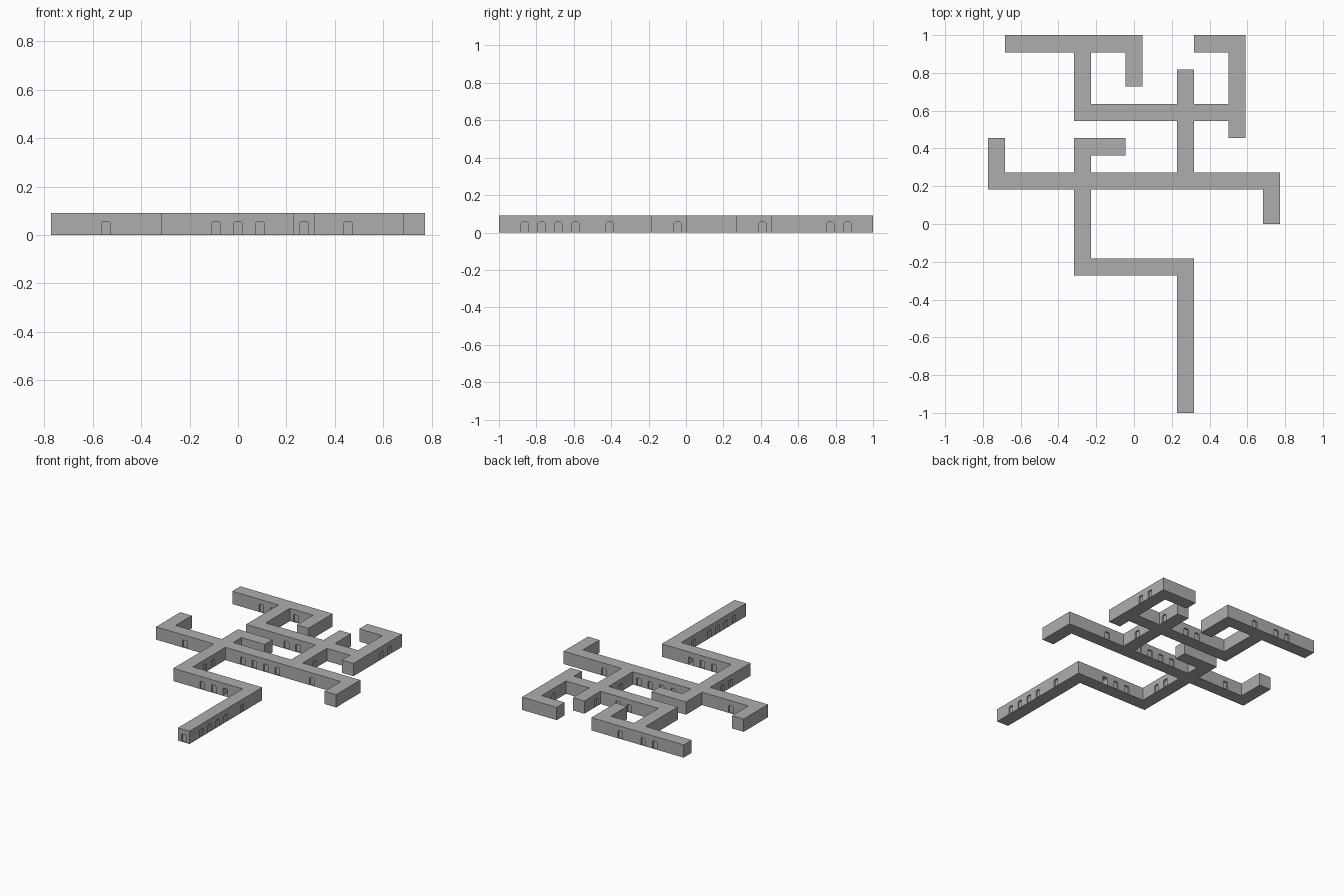
import bpy, bmesh
from mathutils import Vector

if "Cube" in bpy.data.objects:
    bpy.data.objects.remove(bpy.data.objects["Cube"])

U = 1 / 11  # corridor cell size

stone = bpy.data.materials.new("stone grey")
stone.diffuse_color = (0.42, 0.42, 0.42, 1)
stone.use_nodes = True
stone.node_tree.nodes["Principled BSDF"].inputs["Base Color"].default_value = stone.diffuse_color

# Corridor runs in cells: x centres are whole numbers, y is the lower cell edge (inclusive ranges)
runs = [(-7, 0, 10, 10), (0, 0, 8, 10), (-3, -3, 6, 10), (-3, 6, 6, 6),
        (6, 6, 5, 10), (4, 6, 10, 10), (3, 3, 2, 8), (-8, 8, 2, 2),
        (8, 8, 0, 2), (-8, -8, 2, 4), (-3, -3, -3, 4), (-3, -1, 4, 4),
        (-3, 3, -3, -3), (3, 3, -11, -3)]
cells = {(x, y) for x0, x1, y0, y1 in runs
         for x in range(x0, x1 + 1) for y in range(y0, y1 + 1)}

# Cells with a doorway on each exposed long side
doors = {(x, 2) for x in (-6, -1, 0, 1, 2, 5)} | {(x, -3) for x in (-1, 0, 1)}
doors |= {(3, y) for y in (-10, -9, -8, -7, -5, 4, 7)} | {(-3, y) for y in (-1, 0)}
doors |= {(x, 10) for x in (-5, -4, -2)} | {(x, 6) for x in (0, 1)}
doors |= {(6, y) for y in (8, 9)} | {(3, -11)}
open_door = (1, -3)   # the doorway that passes right through
RECESS = 0.12

# Doorway outline with clipped top corners
profile = [(-.2, 0), (-.2, .54), (-.14, .61), (.14, .61), (.2, .54), (.2, 0)]

bm = bmesh.new()


def face(points):
    bm.faces.new([bm.verts.new(Vector(p) * U) for p in points])


def wall(cx, cy, dx, dy, door, depth, back):
    """One wall cell looking towards (dx, dy)."""
    def at(s, z, d=0):
        r = 0.5 - d
        return (cx + dx * r - dy * s, cy + dy * r + dx * s, z)
    if not door:
        face([at(-.5, 0), at(.5, 0), at(.5, 1), at(-.5, 1)])
        return
    face([at(-.5, 0)] + [at(s, z) for s, z in profile] +
         [at(.5, 0), at(.5, 1), at(-.5, 1)])
    for (s, z), (t, w) in zip(profile, profile[1:]):   # door reveal
        face([at(t, w), at(s, z), at(s, z, depth), at(t, w, depth)])
    if back:                                            # door leaf
        face([at(s, z, depth) for s, z in reversed(profile)])


for x, y in sorted(cells):
    cy = y + 0.5
    square = [(x - .5, y), (x + .5, y), (x + .5, y + 1), (x - .5, y + 1)]
    face([(a, b, 1) for a, b in square])                # roof
    face([(a, b, 0) for a, b in reversed(square)])      # floor
    through = (x, y) == open_door
    for dx, dy in ((1, 0), (-1, 0), (0, 1), (0, -1)):
        if (x + dx, y + dy) in cells:
            continue
        wall(x, cy, dx, dy, (x, y) in doors and (x, y) != (3, -11) or
             ((x, y) == (3, -11) and dy == -1),
             0.5 if through else RECESS, not through)

bmesh.ops.remove_doubles(bm, verts=bm.verts, dist=1e-5)
mesh = bpy.data.meshes.new("corridors")
bm.to_mesh(mesh)
bm.free()
mesh.materials.append(stone)
bpy.context.collection.objects.link(bpy.data.objects.new("corridors", mesh))
